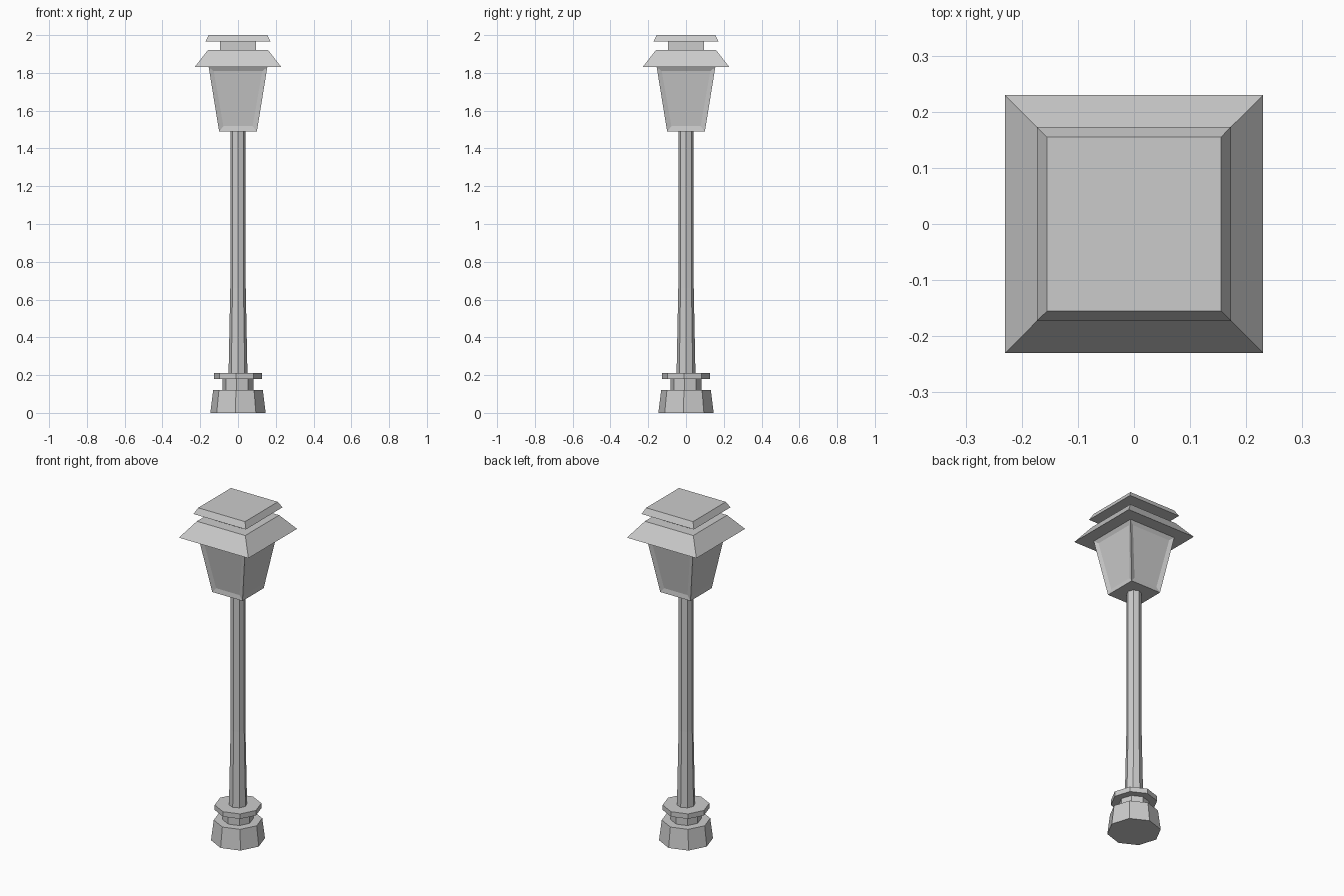
import bpy, bmesh, math

if "Cube" in bpy.data.objects:
    bpy.data.objects.remove(bpy.data.objects["Cube"])


def make_object(name, bm):
    bmesh.ops.recalc_face_normals(bm, faces=bm.faces)
    mesh = bpy.data.meshes.new(name)
    bm.to_mesh(mesh)
    bm.free()
    obj = bpy.data.objects.new(name, mesh)
    bpy.context.collection.objects.link(obj)
    return obj


def stack(name, profile, sides, turn=0.0, inset=None):
    """Capped prism through (radius, z) rings; inset recesses the side faces."""
    bm = bmesh.new()
    rings = []
    for r, z in profile:
        angles = [math.radians(turn) + math.tau * i / sides for i in range(sides)]
        rings.append([bm.verts.new((r * math.cos(a), r * math.sin(a), z)) for a in angles])
    walls = []
    for low, high in zip(rings, rings[1:]):
        for i in range(sides):
            j = (i + 1) % sides
            walls.append(bm.faces.new((low[i], low[j], high[j], high[i])))
    bm.faces.new(rings[0][::-1])
    bm.faces.new(rings[-1])
    if inset:
        bmesh.ops.recalc_face_normals(bm, faces=bm.faces)
        bmesh.ops.inset_individual(bm, faces=walls, thickness=inset[0], depth=inset[1])
    return make_object(name, bm)


def square(name, profile, inset=None):
    """Square stack given by half widths."""
    return stack(name, [(h * math.sqrt(2), z) for h, z in profile], 4, 45, inset)


# Octagonal foot, neck and collar
stack("base_foot", [(0.147, 0), (0.132, 0.12)], 8, -5)
stack("base_neck", [(0.083, 0.12), (0.083, 0.18)], 8, -5)
stack("base_collar", [(0.127, 0.18), (0.127, 0.21)], 8, -5)

# Post, flared towards the bottom
stack("post", [(0.05, 0.21), (0.041, 0.66), (0.041, 1.49)], 8)

# Lantern with shallow recessed panes
square("lantern", [(0.10, 1.49), (0.155, 1.83)], (0.035, -0.008))

# Two-tier roof
square("roof", [(0.23, 1.83), (0.16, 1.92)])
square("roof_neck", [(0.095, 1.92), (0.095, 1.965)])
square("roof_cap", [(0.173, 1.965), (0.155, 2.0)])
